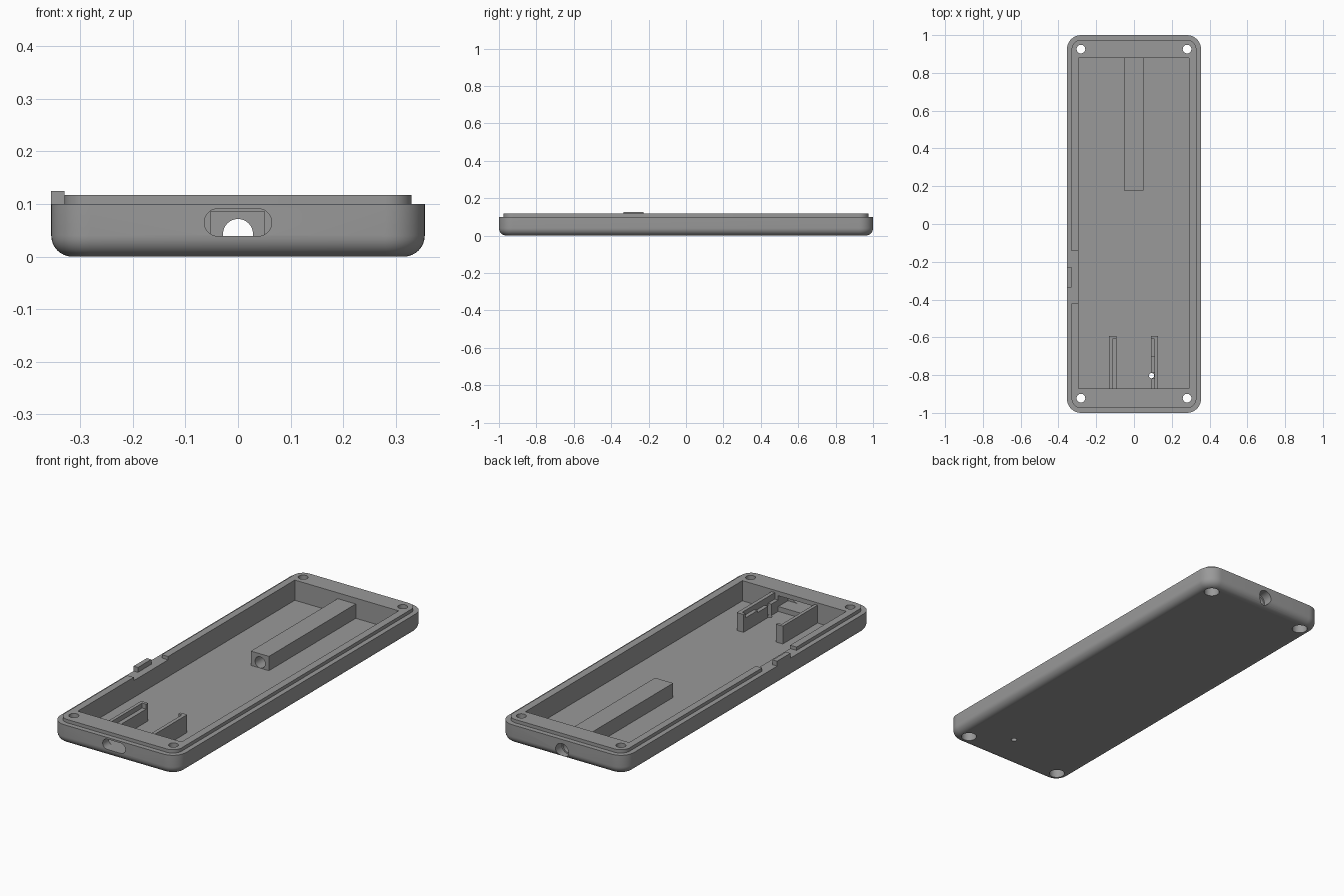
import bpy, bmesh, math
from mathutils import Matrix, Vector

cube = bpy.data.objects.get("Cube")
if cube:
    bpy.data.objects.remove(cube, do_unlink=True)

grey = bpy.data.materials.new("plain grey")
grey.use_nodes = True
COLOUR = (0.32, 0.32, 0.32, 1)
grey.diffuse_color = COLOUR
grey.node_tree.nodes["Principled BSDF"].inputs["Base Color"].default_value = COLOUR


def make(name, bm):
    bmesh.ops.recalc_face_normals(bm, faces=bm.faces)
    mesh = bpy.data.meshes.new(name)
    bm.to_mesh(mesh)
    bm.free()
    mesh.materials.append(grey)
    obj = bpy.data.objects.new(name, mesh)
    bpy.context.collection.objects.link(obj)
    return obj


def boxes(name, *bounds):
    """One object from boxes, each given as (x0, x1, y0, y1, z0, z1)."""
    bm = bmesh.new()
    for x0, x1, y0, y1, z0, z1 in bounds:
        centre = Vector((x0 + x1, y0 + y1, z0 + z1)) / 2
        size = Matrix.Diagonal((x1 - x0, y1 - y0, z1 - z0, 1))
        bmesh.ops.create_cube(bm, size=1, matrix=Matrix.Translation(centre) @ size)
    return make(name, bm)


def cylinder(name, centre, radius, length, along_y=False):
    bm = bmesh.new()
    turn = Matrix.Rotation(math.pi / 2 if along_y else 0, 4, 'X')
    bmesh.ops.create_cone(bm, cap_ends=True, segments=32, radius1=radius,
                          radius2=radius, depth=length,
                          matrix=Matrix.Translation(centre) @ turn)
    return make(name, bm)


def rounded_outline(half_x, half_y, radius, steps=10):
    points = []
    for corner, (sx, sy) in enumerate([(1, 1), (-1, 1), (-1, -1), (1, -1)]):
        for i in range(steps + 1):
            a = (corner + i / steps) * math.pi / 2
            points.append((sx * (half_x - radius) + radius * math.cos(a),
                           sy * (half_y - radius) + radius * math.sin(a)))
    return points


def cut(cutter, *targets):
    """Subtract the cutter from each target, then remove the cutter."""
    for target in targets:
        mod = target.modifiers.new("cut", 'BOOLEAN')
        mod.operation = 'DIFFERENCE'
        mod.solver = 'EXACT'
        mod.object = cutter
        bpy.context.view_layer.objects.active = target
        bpy.ops.object.modifier_apply(modifier=mod.name)
    bpy.data.objects.remove(cutter, do_unlink=True)


FLOOR, RIM, LIP = 0.014, 0.1, 0.117
FRONT, BACK = -0.872, 0.878

# Tray body: rounded bottom edge, straight wall, then a stepped lip
FILLET, CORNER, STEP = 0.04, 0.075, 0.025
profile = []
for i in range(9):
    a = i / 8 * math.pi / 2
    profile.append((FILLET * (1 - math.sin(a)), FILLET * (1 - math.cos(a))))
profile += [(0, RIM), (STEP, RIM), (STEP, LIP)]
bm = bmesh.new()
rings = []
for inset, z in profile:
    outline = rounded_outline(0.355 - inset, 1 - inset, CORNER - inset)
    rings.append([bm.verts.new((x, y, z)) for x, y in outline])
for low, high in zip(rings, rings[1:]):
    for i in range(len(low)):
        j = (i + 1) % len(low)
        bm.faces.new((low[i], low[j], high[j], high[i]))
bm.faces.new(rings[0])
bm.faces.new(rings[-1])
tray = make("tray", bm)

# Main cavity, lip gap on the right side, connector pocket in the front wall
for bounds in [(-0.294, 0.292, FRONT, BACK, FLOOR, 0.2),
               (-0.34, -0.28, -0.42, -0.143, RIM, 0.2),
               (-0.095, 0.09, -0.95, FRONT + 0.01, 0.039, 0.094)]:
    cut(boxes("cutter", bounds), tray)

# Connector slot with rounded ends
bm = bmesh.new()
slot = rounded_outline(0.064, 0.026, 0.0259)
sides = [[bm.verts.new((x, y, 0.065 + z)) for x, z in slot] for y in (-1.1, -0.9)]
for i in range(len(slot)):
    j = (i + 1) % len(slot)
    bm.faces.new((sides[0][i], sides[0][j], sides[1][j], sides[1][i]))
for side in sides:
    bm.faces.new(side)
cut(make("cutter", bm), tray)

# Corner screw holes, counterbored from below
for x in (-0.281, 0.281):
    for y in (-0.922, 0.926):
        for radius, length in ((0.023, 0.5), (0.037, 0.09)):
            cut(cylinder("cutter", (x, y, 0), radius, length), tray)

# Long block with a bore running out through the back wall, wider at its mouth
block = boxes("bored_block", (-0.052, 0.05, 0.178, BACK, FLOOR - 0.004, 0.087))
cut(cylinder("cutter", (0, 0.6, 0.043), 0.0285, 1, along_y=True), block, tray)
cut(cylinder("cutter", (0, 1, 0.043), 0.036, 0.1, along_y=True), tray)

# Board guides: outer wall, end stop and lower ledge, with a gap at the pin hole
left_guide = boxes("left_guide",
                   (0.109, 0.128, FRONT, -0.592, FLOOR, 0.105),
                   (0.09, 0.109, -0.608, -0.592, FLOOR, 0.105),
                   (0.09, 0.109, -0.705, -0.608, FLOOR, 0.082),
                   (0.09, 0.109, -0.789, -0.705, FLOOR, 0.072),
                   (0.09, 0.109, FRONT, -0.817, FLOOR, 0.072))
right_guide = boxes("right_guide",
                    (-0.132, -0.115, FRONT, -0.592, FLOOR, 0.105),
                    (-0.115, -0.093, -0.608, -0.592, FLOOR, 0.105),
                    (-0.115, -0.093, FRONT, -0.608, FLOOR, 0.08))

# Small pin hole through the floor
cut(cylinder("cutter", (0.093, -0.803, 0), 0.014, 0.5), tray)

# Latch tab standing on the rim
latch_tab = boxes("latch_tab", (-0.355, -0.33, -0.335, -0.228, RIM - 0.002, 0.125))

# Smooth the rounded surfaces, keep edges sharp
bpy.ops.object.select_all(action='DESELECT')
for obj in (tray, block, left_guide, right_guide, latch_tab):
    obj.select_set(True)
bpy.context.view_layer.objects.active = tray
bpy.ops.object.shade_smooth_by_angle(angle=math.radians(30))
